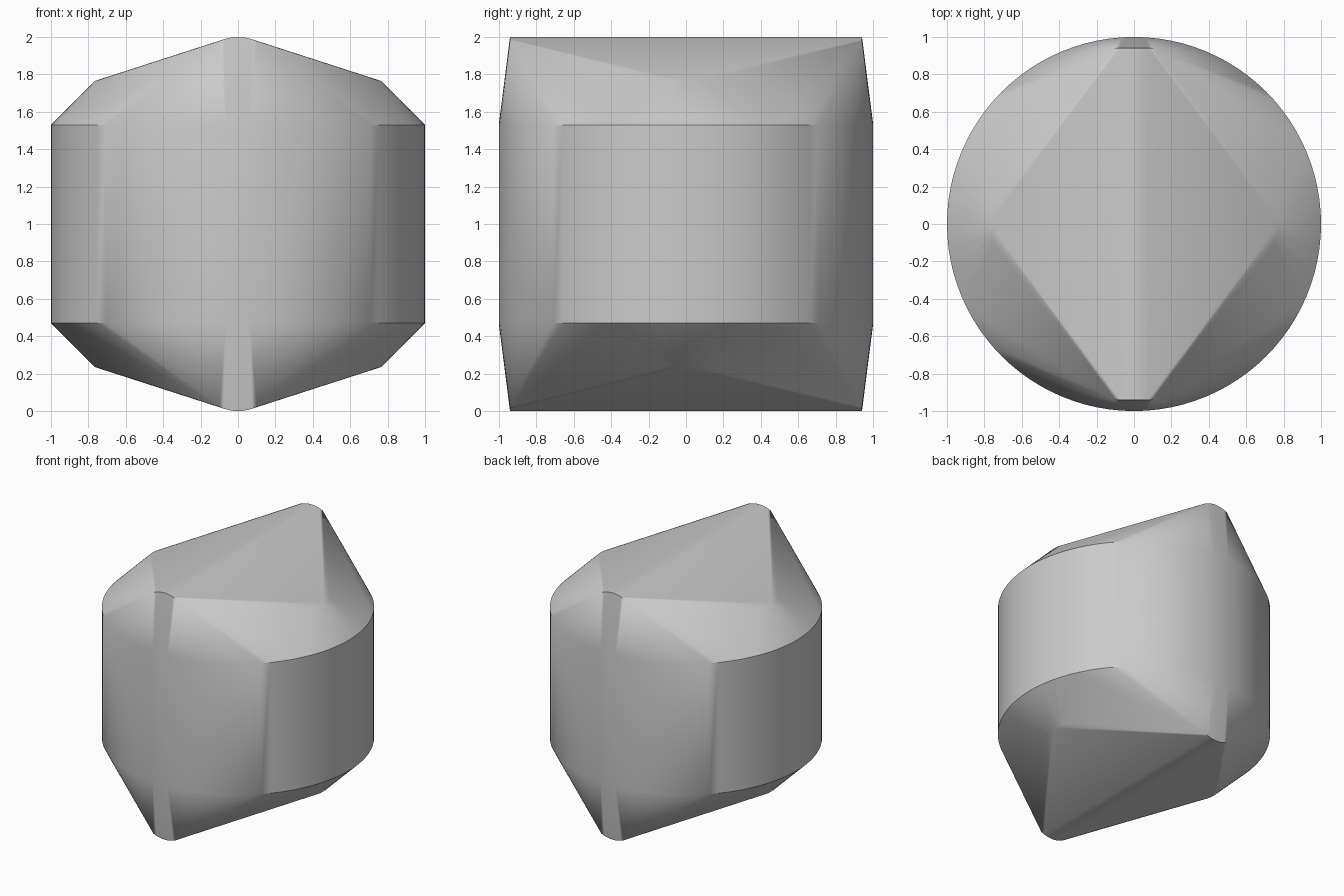
import bpy, bmesh
from math import sin, cos, tau, radians

# Remove the default cube
cube = bpy.data.objects.get("Cube")
if cube:
    bpy.data.objects.remove(cube, do_unlink=True)

# Material
grey = bpy.data.materials.new("plain grey")
grey.use_nodes = True
colour = (0.6, 0.6, 0.6, 1)
grey.diffuse_color = colour
grey.node_tree.nodes["Principled BSDF"].inputs["Base Color"].default_value = colour

SEGMENTS = 96
points = []
for side in (-1, 1):
    # Upper and lower rim of the round wall
    for i in range(SEGMENTS):
        a = tau * i / SEGMENTS
        points.append((cos(a), sin(a), 0.53 * side))
    for end in (-1, 1):
        for i in range(-4, 5):
            t = i / 40
            # Rounded ends of the long ridge, front and back
            points.append((t, 0.94 * end, side * (1 - 2.2 * t * t)))
            # Rounded shoulders, left and right
            points.append((end * (0.765 - t * t), t, side * (0.765 - t * t)))

# Wrap one convex skin round the rims, ridges and shoulders
bm = bmesh.new()
for x, y, z in points:
    bm.verts.new((x, y, z + 1))
hull = bmesh.ops.convex_hull(bm, input=bm.verts[:])
loose = {g for g in hull["geom_interior"] + hull["geom_unused"]
         if isinstance(g, bmesh.types.BMVert)}
bmesh.ops.delete(bm, geom=list(loose), context='VERTS')
bmesh.ops.recalc_face_normals(bm, faces=bm.faces[:])

mesh = bpy.data.meshes.new("ridged_drum")
bm.to_mesh(mesh)
bm.free()
mesh.materials.append(grey)
body = bpy.data.objects.new("ridged_drum", mesh)
bpy.context.collection.objects.link(body)

# Smooth shading that keeps the rim sharp
for other in bpy.context.selected_objects:
    other.select_set(False)
body.select_set(True)
bpy.context.view_layer.objects.active = body
bpy.ops.object.shade_smooth_by_angle(angle=radians(30))
